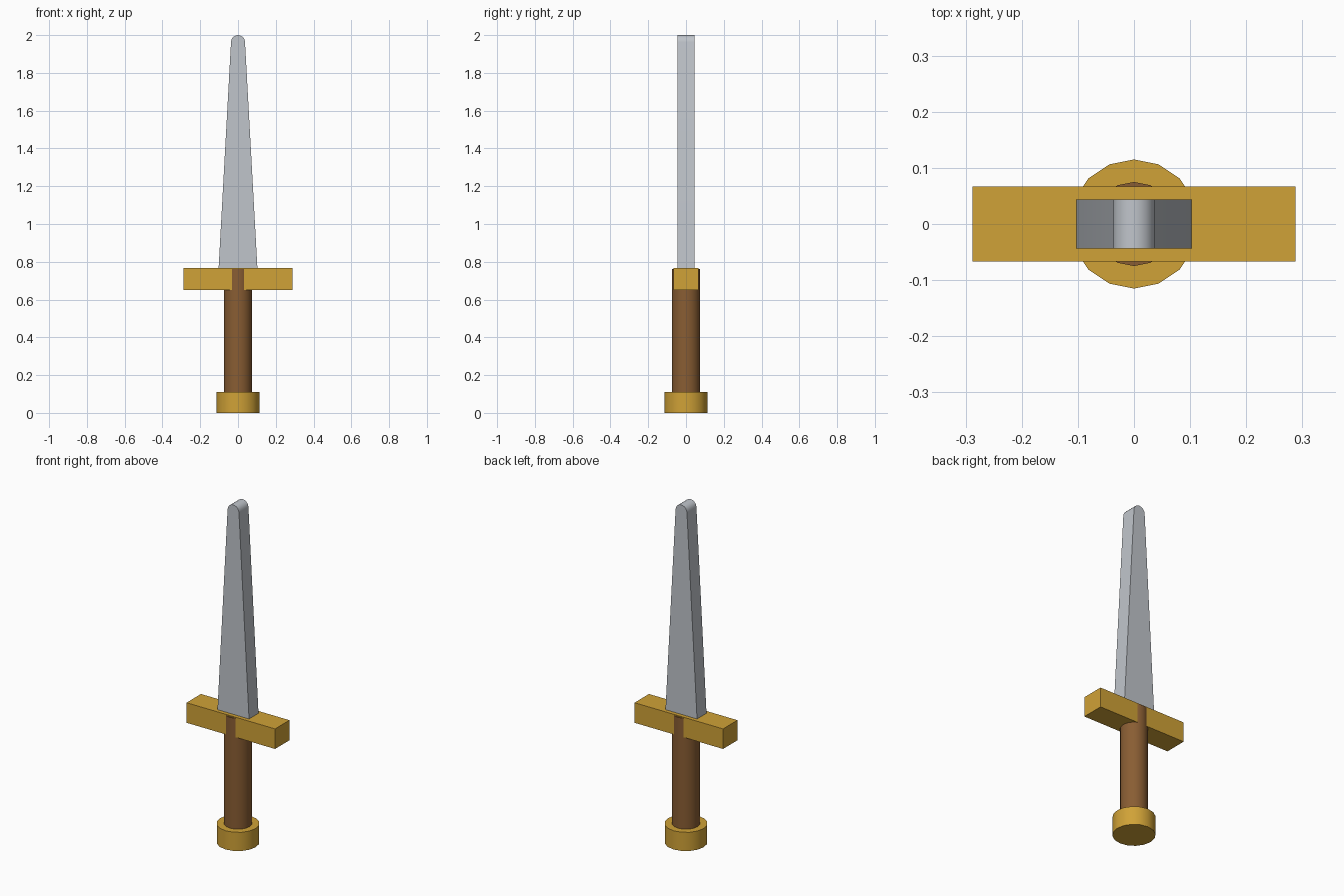
import bpy, bmesh, math

if "Cube" in bpy.data.objects:
    bpy.data.objects.remove(bpy.data.objects["Cube"])


def material(name, color):
    m = bpy.data.materials.new(name)
    m.diffuse_color = (*color, 1)
    m.use_nodes = True
    m.node_tree.nodes["Principled BSDF"].inputs["Base Color"].default_value = m.diffuse_color
    return m


STEEL = material("steel", (0.53, 0.56, 0.60))
GOLD = material("gold", (0.63, 0.36, 0.038))
WOOD = material("brown wood", (0.25, 0.11, 0.033))


def finish(obj, name, mat, smooth=True):
    obj.name = name
    obj.data.materials.append(mat)
    if smooth:
        bpy.ops.object.select_all(action='DESELECT')
        obj.select_set(True)
        bpy.context.view_layer.objects.active = obj
        bpy.ops.object.shade_smooth_by_angle(angle=math.radians(35))
    return obj


def cylinder(name, radius, z0, z1, mat):
    bpy.ops.mesh.primitive_cylinder_add(vertices=16, radius=radius, depth=z1 - z0,
                                        location=(0, 0, (z0 + z1) / 2))
    return finish(bpy.context.object, name, mat)


# Pommel and grip; the grip runs up through the guard and shows on its faces
cylinder("pommel", 0.115, 0.0, 0.11, GOLD)
cylinder("grip", 0.075, 0.10, 0.762, WOOD)

# Crossguard
bpy.ops.mesh.primitive_cube_add(size=1, location=(0, 0, 0.709))
guard = bpy.context.object
guard.scale = (0.576, 0.134, 0.118)
bpy.ops.object.transform_apply(location=False, rotation=False, scale=True)
finish(guard, "crossguard", GOLD, smooth=False)

# Blade: tapered profile with a rounded tip, extruded front to back
TIP = 0.037
profile = [(-0.103, 0.76), (0.103, 0.76)]
for i in range(11):
    a = math.pi * i / 10
    profile.append((TIP * math.cos(a), 2.0 - TIP + TIP * math.sin(a)))

bm = bmesh.new()
face = bm.faces.new([bm.verts.new((x, -0.044, z)) for x, z in profile])
ext = bmesh.ops.extrude_face_region(bm, geom=[face], use_keep_orig=True)
bmesh.ops.translate(bm, vec=(0, 0.088, 0),
                    verts=[g for g in ext["geom"] if isinstance(g, bmesh.types.BMVert)])
bmesh.ops.recalc_face_normals(bm, faces=bm.faces)
mesh = bpy.data.meshes.new("blade")
bm.to_mesh(mesh)
bm.free()
blade = bpy.data.objects.new("blade", mesh)
bpy.context.collection.objects.link(blade)
finish(blade, "blade", STEEL)
